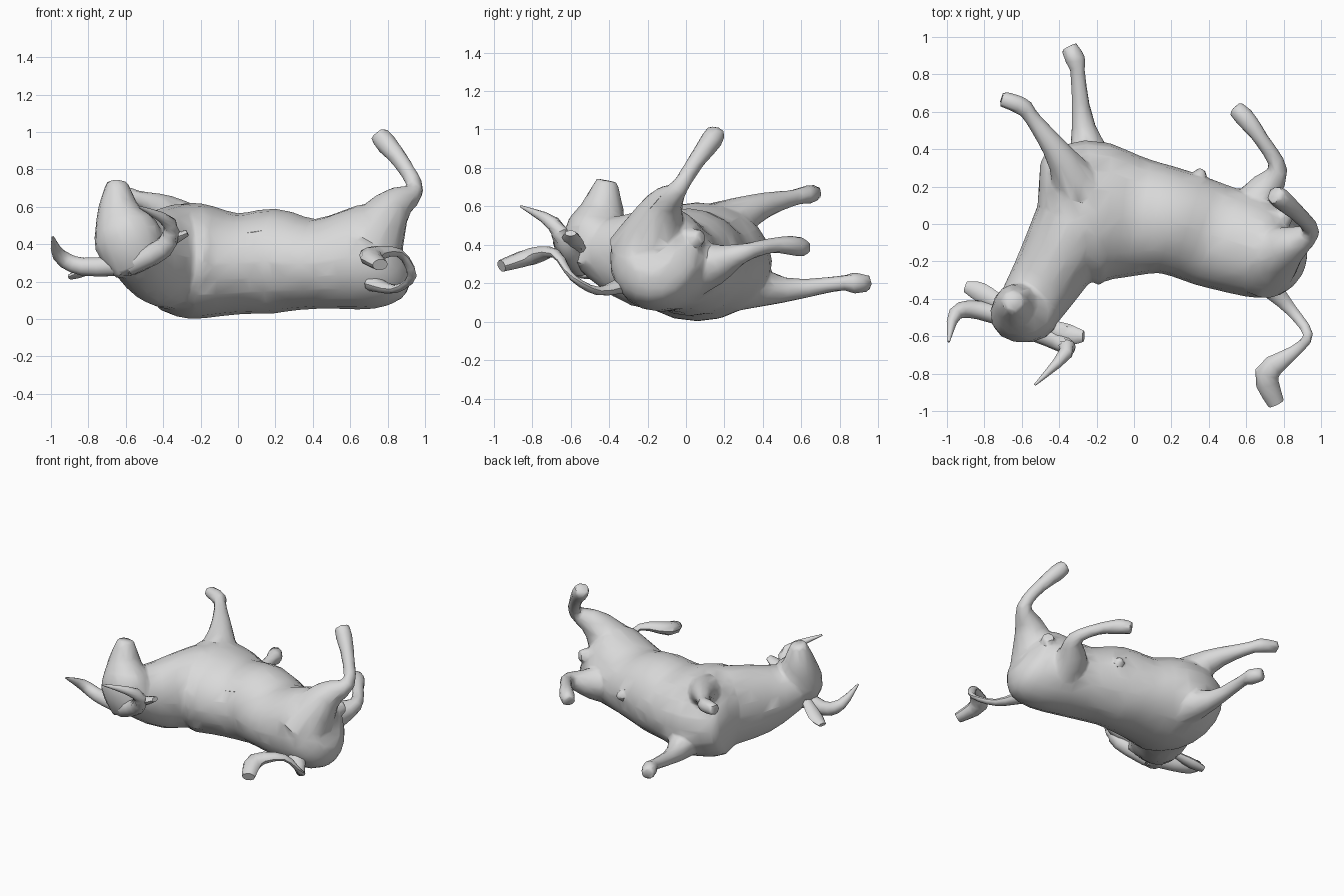
import bpy, bmesh, math
from mathutils import Vector

if "Cube" in bpy.data.objects:
    bpy.data.objects.remove(bpy.data.objects["Cube"])

hide = bpy.data.materials.new("grey_hide")
hide.diffuse_color = (0.7, 0.7, 0.7, 1)
hide.use_nodes = True
hide.node_tree.nodes["Principled BSDF"].inputs["Base Color"].default_value = hide.diffuse_color
Y, Z = Vector((0, 1, 0)), Vector((0, 0, 1))


def smooth_rows(rows, steps):
    """Catmull-Rom curve through the given rows."""
    rows = [Vector(r) for r in rows]
    out = []
    for i in range(len(rows) - 1):
        b, c = rows[i], rows[i + 1]
        a, d = rows[max(i - 1, 0)], rows[min(i + 2, len(rows) - 1)]
        for s in range(steps):
            t = s / steps
            out.append((b * 2 + (c - a) * t + (a * 2 - b * 5 + c * 4 - d) * t ** 2
                        + (b * 3 - a - c * 3 + d) * t ** 3) / 2)
    return out + [rows[-1]]


def loft(name, rows, ref=Z, sides=14, flat=1.0, steps=3):
    """Closed tube; each row is x, y, z, half-width across and, if oval, along ref."""
    rows = smooth_rows([r if len(r) == 5 else (*r, r[3] * flat) for r in rows], steps)
    pts = [Vector(r[:3]) for r in rows]
    bm = bmesh.new()
    rings = []
    for i, r in enumerate(rows):
        t = (pts[min(i + 1, len(pts) - 1)] - pts[max(i - 1, 0)]).normalized()
        u = t.cross(ref).normalized()
        v = u.cross(t)
        angles = [2 * math.pi * k / sides for k in range(sides)]
        rings.append([bm.verts.new(pts[i] + u * math.cos(a) * r[3] + v * math.sin(a) * r[4])
                      for a in angles])
    for a, b in zip(rings, rings[1:]):
        for k in range(sides):
            j = (k + 1) % sides
            bm.faces.new((a[k], a[j], b[j], b[k]))
    bm.faces.new(rings[0])
    bm.faces.new(rings[-1])
    bmesh.ops.recalc_face_normals(bm, faces=bm.faces)
    me = bpy.data.meshes.new(name)
    bm.to_mesh(me)
    bm.free()
    ob = bpy.data.objects.new(name, me)
    me.materials.append(hide)
    bpy.context.collection.objects.link(ob)
    return ob


def select(obs):
    bpy.ops.object.select_all(action='DESELECT')
    for o in obs:
        o.select_set(True)
    bpy.context.view_layer.objects.active = obs[0]


# Torso lying on its side, chest to rump
torso = loft("body", [
    (-.47, -.02, .33, .14, .13), (-.38, .01, .33, .34, .27), (-.23, .06, .31, .39, .31),
    (0, .04, .295, .325, .27), (.2, .015, .31, .285, .28), (.42, -.06, .295, .28, .24),
    (.68, -.14, .33, .26, .28), (.79, -.17, .37, .22, .26), (.85, -.18, .40, .13, .16)], sides=20)

# Neck bending back to the head
neck = loft("neck", [(-.30, 0, .33, .24, .29), (-.44, -.25, .33, .2, .25), (-.57, -.46, .38, .17, .16)],
            sides=18)

# Head with the muzzle pointing up
head = loft("head", [
    (-.53, -.53, .26, .13, .09), (-.59, -.485, .43, .185, .155), (-.635, -.44, .56, .125, .125),
    (-.645, -.42, .68, .078), (-.645, -.41, .735, .055)], ref=Y)

# Legs, from the shoulder or hip to the hoof
leg_1 = loft("lower_front_leg", [
    (-.20, .22, .20, .16), (-.27, .52, .165, .065), (-.30, .80, .20, .04),
    (-.31, .87, .20, .055), (-.35, .95, .20, .045)])
leg_2 = loft("upper_front_leg", [
    (-.24, .08, .42, .19), (-.38, .34, .58, .085), (-.54, .56, .645, .043),
    (-.60, .63, .66, .05), (-.71, .67, .67, .042)])
leg_3 = loft("lower_hind_leg", [
    (.62, -.05, .26, .18), (.68, .15, .30, .11), (.77, .29, .355, .052),
    (.69, .44, .395, .04), (.60, .56, .395, .053), (.54, .62, .38, .045)])
leg_4 = loft("upper_hind_leg", [
    (.68, -.20, .36, .21), (.82, -.12, .59, .11), (.945, -.04, .69, .05),
    (.88, .05, .83, .045), (.79, .13, .94, .057), (.75, .16, .99, .05)], ref=Y)

# Underside details
sheath = loft("sheath", [(.28, .15, .33, .08), (.37, .29, .34, .025)])
pouch = loft("hind_pouch", [(.74, -.04, .42, .075), (.83, .08, .44, .04)])

# Fuse the flesh into one skin with coarse, lightly faceted surfaces
select([torso, neck, head, leg_1, leg_2, leg_3, leg_4, sheath, pouch])
bpy.ops.object.join()
m = torso.modifiers.new("fuse", 'REMESH')
m.mode = 'VOXEL'
m.voxel_size = 0.014
m = torso.modifiers.new("soften", 'SMOOTH')
m.factor = 0.5
m.iterations = 4
m = torso.modifiers.new("facet", 'DECIMATE')
m.ratio = 0.045
bpy.ops.object.convert(target='MESH')

# Horns
horn_1 = loft("left_horn", [
    (-.58, -.53, .29, .06), (-.83, -.46, .28, .05), (-.955, -.48, .34, .038),
    (-.99, -.63, .44, .006)], sides=10)
horn_2 = loft("right_horn", [
    (-.58, -.55, .29, .06), (-.40, -.625, .38, .055), (-.365, -.69, .51, .038),
    (-.53, -.86, .60, .006)], sides=10)

# Ears
ear_1 = loft("left_ear", [
    (-.70, -.43, .32, .035), (-.82, -.365, .255, .052), (-.90, -.335, .225, .03)], sides=8, flat=.5)
ear_2 = loft("right_ear", [
    (-.48, -.54, .35, .035), (-.36, -.59, .42, .057), (-.27, -.60, .46, .03)], sides=8, flat=.55)

# Tail curling out to a flat tuft
tail = loft("tail", [
    (.72, -.33, .19, .06), (.84, -.46, .16, .032), (.93, -.59, .23, .026), (.86, -.68, .355, .032),
    (.71, -.80, .34, .065), (.76, -.96, .29, .045)], sides=10, flat=.7)

# Smooth shading that keeps the creases
select([torso, horn_1, horn_2, ear_1, ear_2, tail])
bpy.ops.object.shade_smooth_by_angle(angle=math.radians(40))
